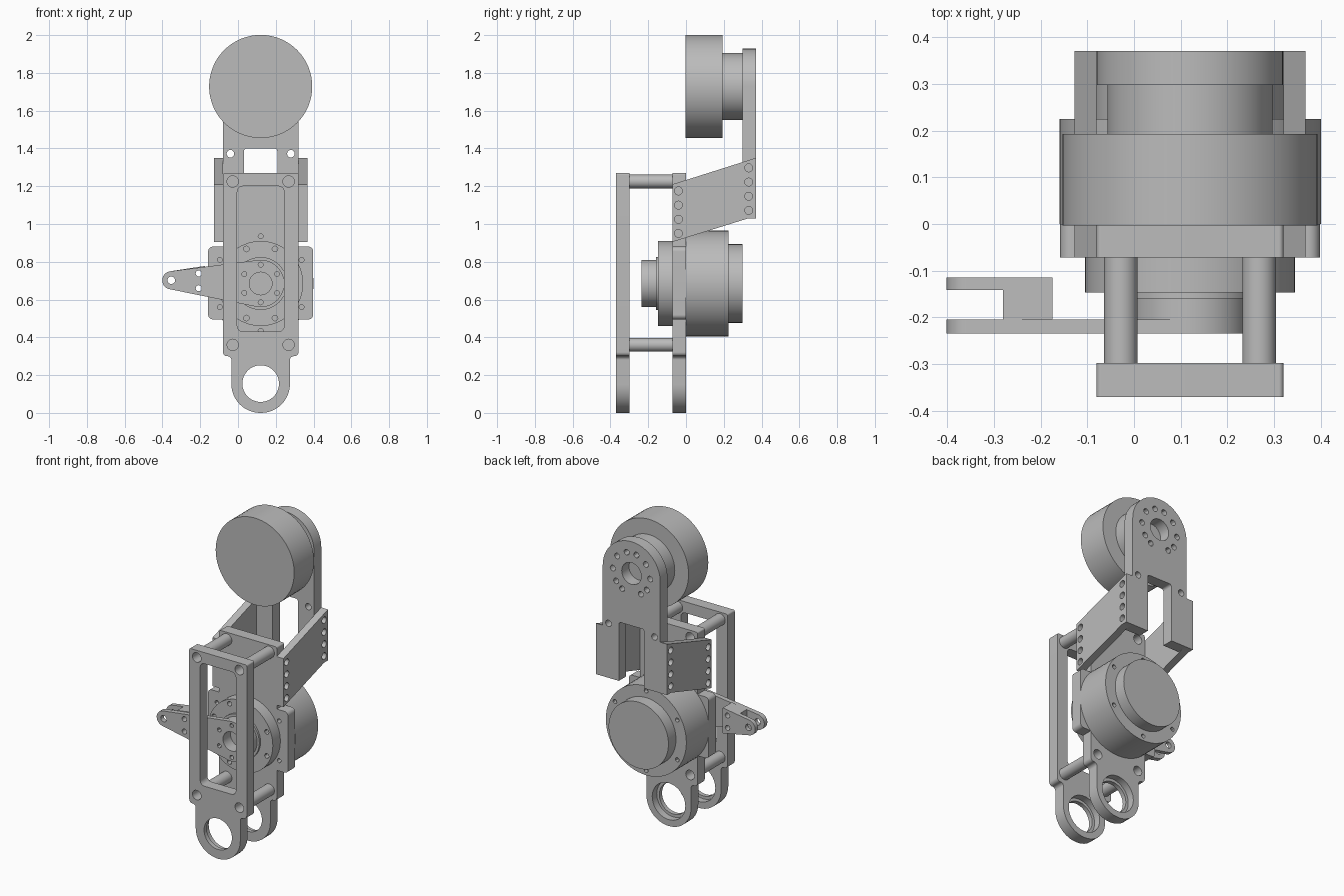
import bpy, bmesh
from math import radians, cos, sin, acos, tan, pi
from mathutils import Vector, Matrix

cube = bpy.data.objects.get("Cube")
if cube:
    bpy.data.objects.remove(cube, do_unlink=True)

grey = bpy.data.materials.new("machined grey")
grey.use_nodes = True
grey.diffuse_color = (0.5, 0.5, 0.5, 1)
grey.node_tree.nodes["Principled BSDF"].inputs["Base Color"].default_value = grey.diffuse_color

CX = 0.12      # centre line of the leg
MOTOR = 0.685  # motor axis height
ROLLER = 1.728  # roller axis height
FACING_Y = Matrix(((1, 0, 0), (0, 0, 1), (0, 1, 0))).to_4x4()
FACING_X = Matrix(((0, 0, 1), (1, 0, 0), (0, 1, 0))).to_4x4()


def circle(x, z, r, n=20):
    return [(x + r * cos(2 * pi * i / n), z + r * sin(2 * pi * i / n)) for i in range(n)]


def ring(z, radius, r, angles):
    """Circles spread round the centre line."""
    return [circle(CX + radius * cos(radians(a)), z + radius * sin(radians(a)), r, 12)
            for a in angles]


def rounded(corners, steps=8):
    """Polygon with a fillet radius at each corner (x, z, radius)."""
    out = []
    for i, (x, z, r) in enumerate(corners):
        p = Vector((x, z))
        a = (Vector(corners[i - 1][:2]) - p).normalized()
        b = (Vector(corners[(i + 1) % len(corners)][:2]) - p).normalized()
        if r == 0:
            out.append((x, z))
            continue
        half = a.angle(b) / 2
        centre = p + (a + b).normalized() * (r / sin(half))
        start = p + a * (r / tan(half)) - centre
        end = p + b * (r / tan(half)) - centre
        sweep = start.angle(end)
        for k in range(steps + 1):
            t = k / steps
            v = (start * sin((1 - t) * sweep) + end * sin(t * sweep)) / sin(sweep)
            out.append(tuple(centre + v))
    return out


def symmetric(half):
    """Mirror half an outline about the centre line, then fillet it."""
    right = [(CX + x, z, r) for x, z, r in half]
    left = [(CX - x, z, r) for x, z, r in reversed(half)]
    return rounded(right + left, 12)


def extrude(name, loops, lo, hi, frame=FACING_Y):
    """Solid from an outline and its holes, between two depths."""
    curve = bpy.data.curves.new(name, "CURVE")
    curve.dimensions = "2D"
    curve.fill_mode = "BOTH"
    curve.extrude = (hi - lo) / 2
    for loop in loops:
        spline = curve.splines.new("POLY")
        spline.points.add(len(loop) - 1)
        for point, (u, v) in zip(spline.points, loop):
            point.co = (u, v, 0, 1)
        spline.use_cyclic_u = True
    temp = bpy.data.objects.new(name + "_outline", curve)
    bpy.context.collection.objects.link(temp)
    graph = bpy.context.evaluated_depsgraph_get()
    mesh = bpy.data.meshes.new_from_object(temp.evaluated_get(graph))
    bpy.data.objects.remove(temp, do_unlink=True)
    bpy.data.curves.remove(curve)
    mesh.transform(frame @ Matrix.Translation((0, 0, (lo + hi) / 2)))
    bm = bmesh.new()
    bm.from_mesh(mesh)
    bmesh.ops.remove_doubles(bm, verts=bm.verts, dist=0.0001)
    bmesh.ops.recalc_face_normals(bm, faces=bm.faces)
    bm.to_mesh(mesh)
    bm.free()
    mesh.name = name
    mesh.materials.clear()
    mesh.materials.append(grey)
    mesh.shade_smooth()
    mesh.set_sharp_from_angle(angle=radians(30))
    obj = bpy.data.objects.new(name, mesh)
    bpy.context.collection.objects.link(obj)
    return obj


def disc(name, z, r, lo, hi, holes=()):
    return extrude(name, [circle(CX, z, r, 64), *holes], lo, hi)


# Front and back frame plates with a bored lug at the foot
lug = [(0.155, 0, 0.153), (0.155, 0.30, 0.02), (0.2, 0.30, 0.022)]
wing = [(0.2, 0.495, 0), (0.278, 0.495, 0.025), (0.278, 0.88, 0.025), (0.2, 0.88, 0)]
top = [(0.2, 1.27, 0.01)]
window = symmetric([(0.124, 0.43, 0.03), (0.124, 1.2, 0.03)])
posts = [(CX + s * 0.148, z) for s in (-1, 1) for z in (0.36, 1.225)]
post_holes = [circle(x, z, 0.03) for x, z in posts]
plate_screws = ring(MOTOR, 0.25, 0.013, range(30, 390, 60))


def frame_plate(name, outline, holes, lo, hi):
    step = hi - 0.045
    holes = post_holes + holes
    extrude(name, [outline, circle(CX, 0.155, 0.097, 48)] + holes, lo, step)
    extrude(name + "_counterbore", [outline, circle(CX, 0.155, 0.115, 48)] + holes, step, hi)


frame_plate("front_plate", symmetric(lug + top), [window], -0.37, -0.298)
frame_plate("back_plate", symmetric(lug + wing + top), plate_screws, -0.072, 0)
for i, (x, z) in enumerate(posts):
    extrude(f"standoff_{i + 1}", [circle(x, z, 0.036, 32)], -0.298, -0.072)

# Motor body, flange and output hub
disc("motor_body", MOTOR, 0.28, 0, 0.2)
disc("motor_rear_rim", MOTOR, 0.28, 0.2, 0.225, plate_screws)
disc("motor_rear_cap", MOTOR, 0.208, 0.225, 0.3)
disc("motor_core", MOTOR, 0.16, -0.145, 0)
disc("motor_flange", MOTOR, 0.225, -0.147, -0.072,
     ring(MOTOR, 0.198, 0.015, [22.5 + 45 * i for i in range(8)]))
disc("hub_collar", MOTOR, 0.14, -0.16, -0.147)
hub_holes = [circle(CX, MOTOR, 0.06, 32)] + ring(MOTOR, 0.1, 0.013, range(30, 390, 60))
disc("output_hub", MOTOR, 0.125, -0.205, -0.16, hub_holes)

# Output lever: a tapered arm from the hub to a forked tip
TIP = Vector((-0.353, 0.702))
base = Vector((CX, MOTOR))
axis = base - TIP
lean = axis.angle_signed(Vector((1, 0)))
spread = acos((0.125 - 0.048) / axis.length)


def arc(centre, r, start, end, n=24):
    return [(centre.x + r * cos(start + (end - start) * i / n),
             centre.y + r * sin(start + (end - start) * i / n)) for i in range(n + 1)]


tip_arc = arc(TIP, 0.048, lean + pi - spread, lean + pi + spread)
hub_arc = arc(base, 0.125, lean - pi + spread, lean + pi - spread, 40)
pin = circle(*TIP, 0.02)
bolts = [circle(-0.208, z, 0.016) for z in (0.66, 0.738)]
extrude("lever_arm", [tip_arc + hub_arc, pin] + bolts + hub_holes, -0.235, -0.205)
fork_end = [(-0.175, 0.618), (-0.175, 0.778)]
extrude("lever_fork", [tip_arc + fork_end, pin] + bolts, -0.141, -0.115)
extrude("lever_spacer", [[(-0.28, 0.64), *fork_end, (-0.28, 0.762)]] + bolts, -0.205, -0.141)

# Sloping side brackets joining the frame to the roller plate
bracket = [(-0.072, 0.905), (0.33, 1.03), (0.37, 1.03), (0.37, 1.35), (-0.072, 1.21)]
bracket_screws = [circle(y, z + 0.075 * i, 0.021, 16)
                  for y, z in ((-0.04, 0.95), (0.332, 1.072)) for i in range(4)]
for side, x in (("right", CX - 0.247), ("left", CX + 0.2)):
    extrude(side + "_bracket", [bracket] + bracket_screws, x, x + 0.047, FACING_X)

# Roller plate: round head and two legs
legs = rounded([(CX + 0.2, 1.03, 0), (CX + 0.2, ROLLER, 0)], 1)
head = arc(Vector((CX, ROLLER)), 0.2, 0, pi, 40)
notch = rounded([(CX - 0.2, 1.03, 0), (CX - 0.088, 1.03, 0), (CX - 0.088, 1.4, 0.015),
                 (CX + 0.088, 1.4, 0.015), (CX + 0.088, 1.03, 0)], 4)
head_holes = ring(ROLLER, 0.13, 0.018, (0, 40, 75, 105, 140, 180, 215, 240, 300, 325))
leg_holes = [circle(CX + s * 0.16, 1.372, 0.02) for s in (-1, 1)]
extrude("roller_plate", [legs[:1] + head + notch, circle(CX, ROLLER, 0.068, 32)]
        + head_holes + leg_holes, 0.298, 0.37)

# Roller and its boss
disc("roller_boss", ROLLER, 0.177, 0.19, 0.298)
disc("roller", ROLLER, 0.273, -0.003, 0.193)
